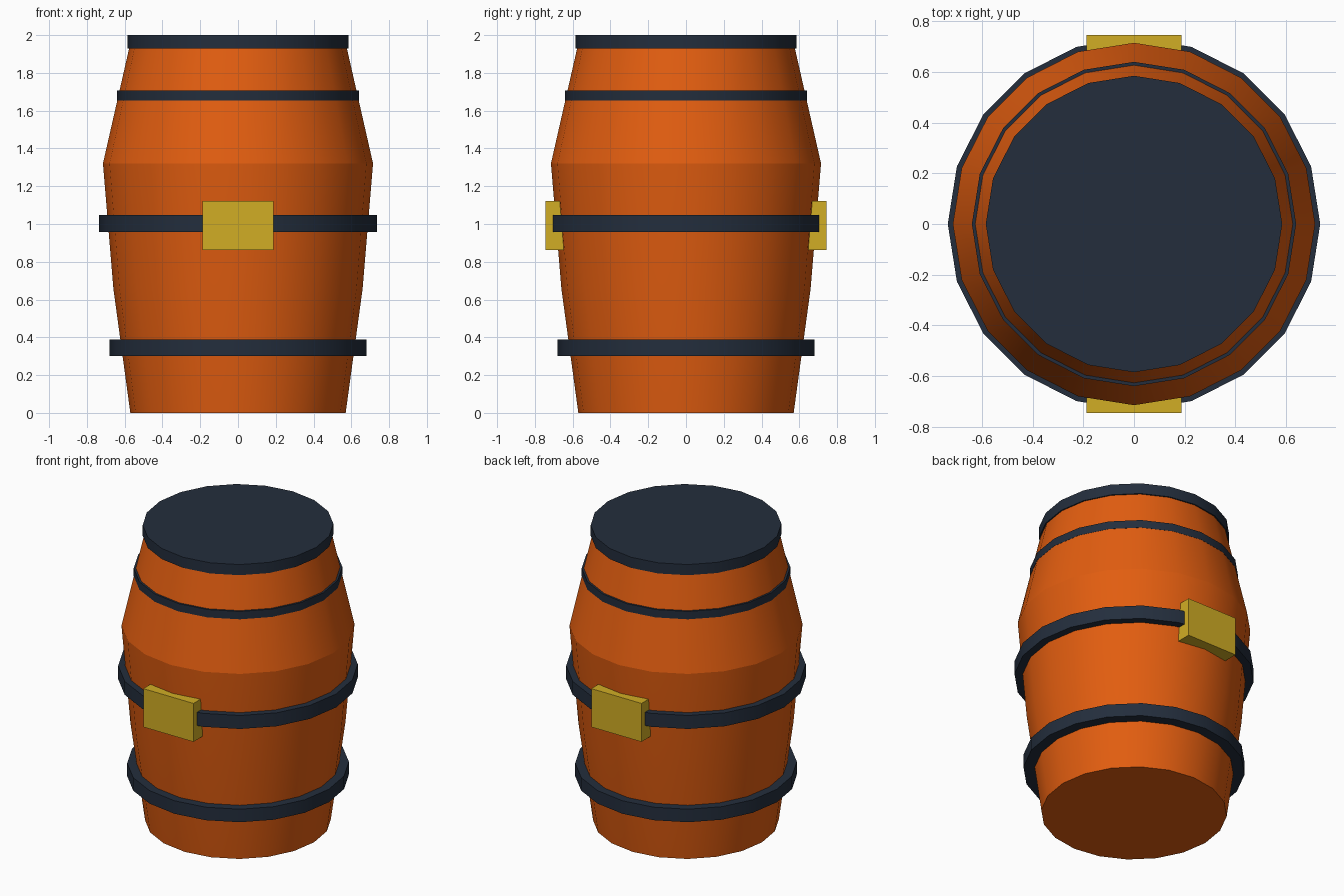
import bpy
import bmesh
import math

SIDES = 20

cube = bpy.data.objects.get("Cube")
if cube:
    bpy.data.objects.remove(cube, do_unlink=True)


def make_material(name, rgb):
    mat = bpy.data.materials.new(name)
    mat.use_nodes = True
    color = (*rgb, 1.0)
    mat.diffuse_color = color
    mat.node_tree.nodes["Principled BSDF"].inputs["Base Color"].default_value = color
    return mat


wood = make_material("orange wood", (0.76, 0.11, 0.005))
iron = make_material("dark iron", (0.017, 0.027, 0.046))
brass = make_material("yellow brass", (0.64, 0.42, 0.018))


def add_object(name, bm, mat, smooth_angle=None):
    bmesh.ops.recalc_face_normals(bm, faces=bm.faces)
    mesh = bpy.data.meshes.new(name)
    bm.to_mesh(mesh)
    bm.free()
    mesh.materials.append(mat)
    obj = bpy.data.objects.new(name, mesh)
    bpy.context.collection.objects.link(obj)
    if smooth_angle:
        bpy.ops.object.select_all(action='DESELECT')
        obj.select_set(True)
        bpy.context.view_layer.objects.active = obj
        bpy.ops.object.shade_smooth_by_angle(angle=math.radians(smooth_angle))
    return obj


def lathe(name, profile, mat, closed=False, crease=None):
    """Turn (radius, height) points around z; cap the ends or close the loop."""
    bm = bmesh.new()
    loops = []
    for r, z in profile:
        angles = [math.tau * i / SIDES for i in range(SIDES)]
        loops.append([bm.verts.new((r * math.cos(a), r * math.sin(a), z)) for a in angles])
    pairs = list(zip(loops, loops[1:]))
    if closed:
        pairs.append((loops[-1], loops[0]))
    else:
        bm.faces.new(loops[0])
        bm.faces.new(loops[-1])
    for low, high in pairs:
        for i in range(SIDES):
            j = (i + 1) % SIDES
            bm.faces.new((low[i], low[j], high[j], high[i]))
    obj = add_object(name, bm, mat, 30)
    # Keep the chosen horizontal edge loop sharp
    if crease is not None:
        verts = obj.data.vertices
        for edge in obj.data.edges:
            if all(abs(verts[v].co.z - crease) < 0.001 for v in edge.vertices):
                edge.use_edge_sharp = True
    return obj


# Staved body, widest at the shoulder
lathe("barrel_body", [(0.57, 0), (0.66, 0.66), (0.715, 1.32), (0.565, 1.98)],
      wood, crease=1.32)

# Iron hoops: inner radius, outer radius, bottom, top
hoops = {
    "lower_hoop": (0.59, 0.68, 0.30, 0.388),
    "middle_hoop": (0.66, 0.735, 0.957, 1.048),
    "upper_hoop": (0.60, 0.64, 1.655, 1.708),
}
for name, (inner, outer, low, high) in hoops.items():
    lathe(name, [(inner, low), (outer, low), (outer, high), (inner, high)], iron, closed=True)

# Lid
lathe("lid", [(0.585, 1.928), (0.585, 2.0)], iron)

# Brass plates on the front and back
for name, side in (("front_plate", -1), ("back_plate", 1)):
    bm = bmesh.new()
    bmesh.ops.create_cube(bm, size=1)
    bmesh.ops.scale(bm, vec=(0.376, 0.145, 0.26), verts=bm.verts)
    bmesh.ops.translate(bm, vec=(0, side * 0.6725, 0.992), verts=bm.verts)
    add_object(name, bm, brass)
